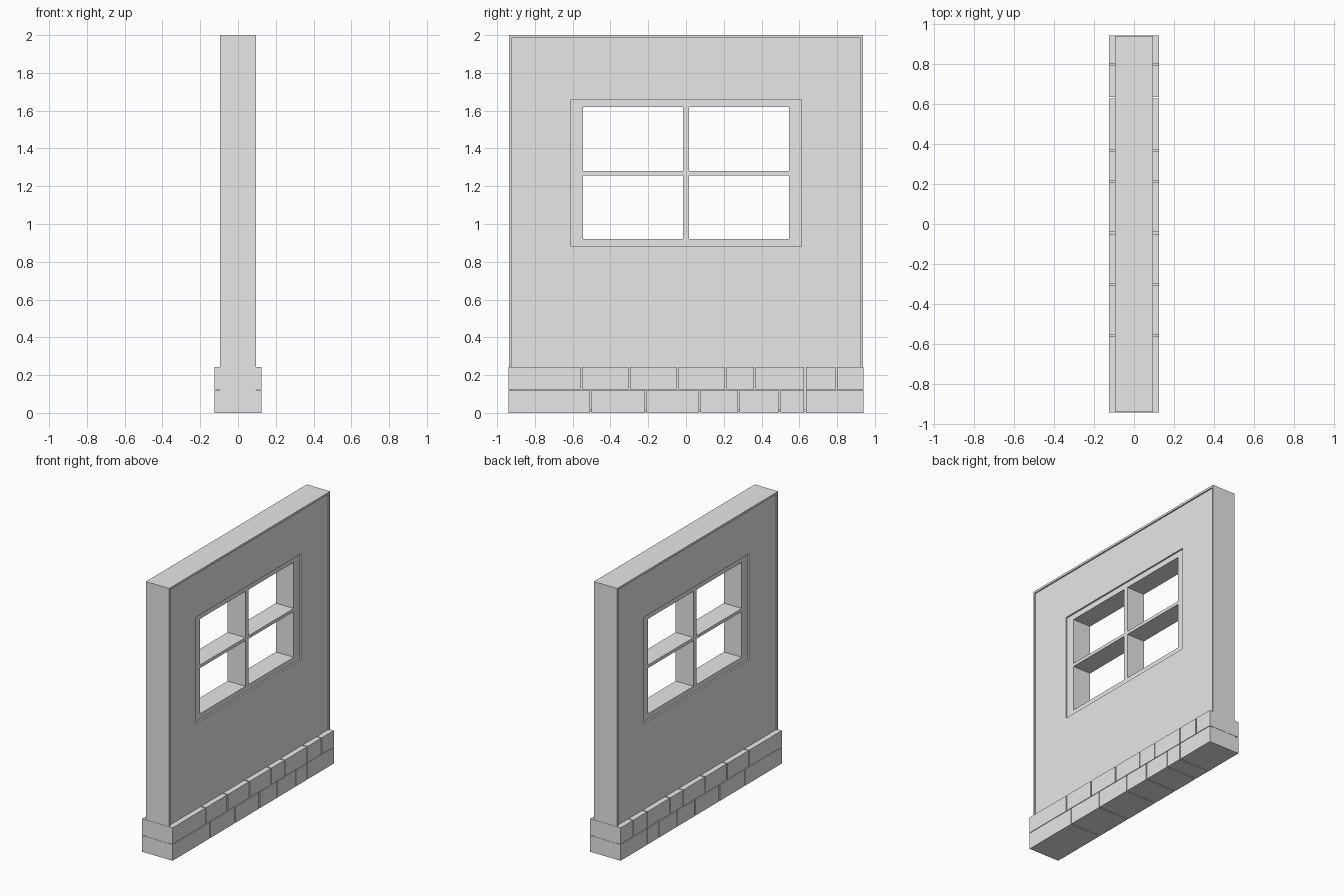
import bpy
import bmesh

cube = bpy.data.objects.get("Cube")
if cube:
    bpy.data.objects.remove(cube, do_unlink=True)

grey = bpy.data.materials.new("plain grey")
grey.use_nodes = True
colour = (0.8, 0.8, 0.8, 1)
grey.diffuse_color = colour
grey.node_tree.nodes["Principled BSDF"].inputs["Base Color"].default_value = colour


def finish(name, bm):
    bmesh.ops.recalc_face_normals(bm, faces=bm.faces)
    mesh = bpy.data.meshes.new(name)
    bm.to_mesh(mesh)
    bm.free()
    mesh.materials.append(grey)
    obj = bpy.data.objects.new(name, mesh)
    bpy.context.scene.collection.objects.link(obj)
    return obj


def corners(bm, rect, x):
    y0, y1, z0, z1 = rect
    return [bm.verts.new((x, y, z)) for y, z in ((y0, z0), (y1, z0), (y1, z1), (y0, z1))]


def ring(name, outer, inner, half):
    """Rectangular surround with a rectangular opening, centred on x."""
    bm = bmesh.new()
    loops = [corners(bm, r, x) for r, x in
             ((outer, -half), (outer, half), (inner, half), (inner, -half))]
    for a, b in zip(loops, loops[1:] + loops[:1]):
        for i in range(4):
            j = (i + 1) % 4
            bm.faces.new((a[i], a[j], b[j], b[i]))
    return finish(name, bm)


def box(name, rect, half):
    bm = bmesh.new()
    a, b = corners(bm, rect, -half), corners(bm, rect, half)
    bm.faces.new(a)
    bm.faces.new(b)
    for i in range(4):
        j = (i + 1) % 4
        bm.faces.new((a[i], a[j], b[j], b[i]))
    return finish(name, bm)


# Wall: thin raised edge, plaster panel and recessed window frame
edge = (-0.938, 0.938, 0.005, 2.0)
panel = (-0.925, 0.925, 0.02, 1.985)
window = (-0.61, 0.61, 0.88, 1.66)
opening = (-0.545, 0.545, 0.92, 1.62)
ring("wall_edge", edge, panel, 0.095)
ring("plaster_panel", panel, window, 0.085)
ring("window_frame", window, opening, 0.073)

# Window bars
box("window_upright", (-0.017, 0.017, 0.92, 1.62), 0.073)
for side, y0, y1 in (("right", -0.545, -0.017), ("left", 0.017, 0.545)):
    box("window_crossbar_" + side, (y0, y1, 1.257, 1.28), 0.073)

# Two courses of stone blocks with open joints
courses = (
    ("lower", 0.0, 0.12, (-0.505, -0.213, 0.073, 0.28, 0.495, 0.63)),
    ("upper", 0.124, 0.243, (-0.555, -0.3, -0.045, 0.21, 0.365, 0.63, 0.795)),
)
gap = 0.004
for course, z0, z1, joints in courses:
    ends = [-0.94 - gap, *joints, 0.94 + gap]
    for i, (a, b) in enumerate(zip(ends, ends[1:])):
        box(f"{course}_block_{i + 1}", (a + gap, b - gap, z0, z1), 0.125)
